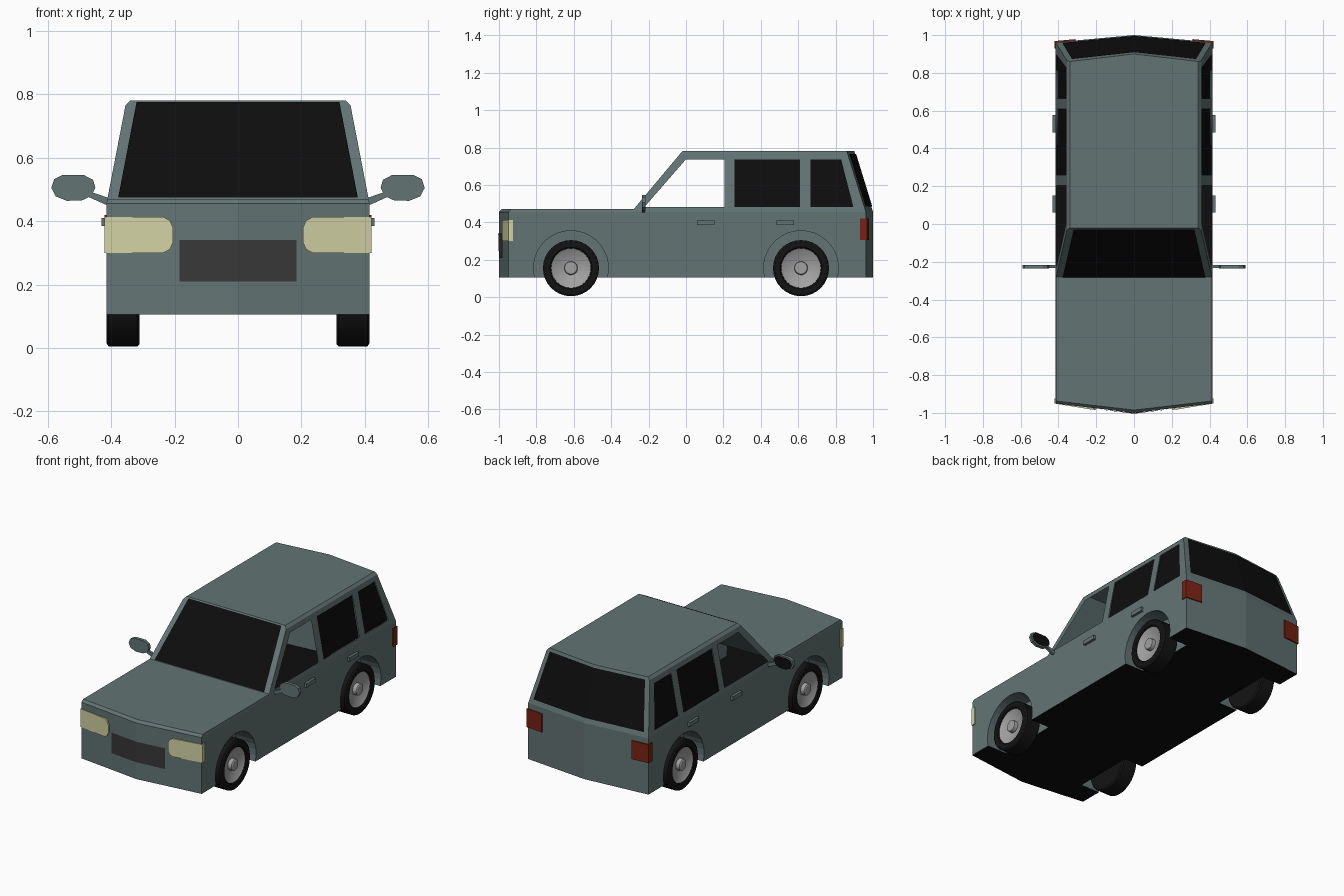
import bpy, bmesh, math

if "Cube" in bpy.data.objects:
    bpy.data.objects.remove(bpy.data.objects["Cube"])

def material(name, r, g, b):
    m = bpy.data.materials.new(name)
    m.diffuse_color = (r, g, b, 1)
    m.use_nodes = True
    m.node_tree.nodes["Principled BSDF"].inputs["Base Color"].default_value = m.diffuse_color
    return m

PAINT = material("grey green paint", .125, .175, .175)
BLACK = material("black glass", .004, .004, .004)
TYRE = material("tyre rubber", .007, .007, .007)
RIM = material("rim grey", .36, .36, .36)
GRILLE = material("grille dark grey", .042, .04, .04)
LAMP = material("headlight cream", .64, .64, .37)
RED = material("tail light red", .19, .016, .006)


def build(name, faces, mat, mirror=True):
    """One object from polygons given for the +x side, repeated on the -x side."""
    bm = bmesh.new()
    for s in ((1, -1) if mirror else (1,)):
        for f in faces:
            pts = [(s * x, y, z) for x, y, z in f]
            bm.faces.new([bm.verts.new(p) for p in (pts if s > 0 else pts[::-1])])
    bmesh.ops.remove_doubles(bm, verts=bm.verts, dist=.0002)
    bmesh.ops.recalc_face_normals(bm, faces=bm.faces)
    me = bpy.data.meshes.new(name)
    bm.to_mesh(me)
    bm.free()
    me.materials.append(mat)
    ob = bpy.data.objects.new(name, me)
    bpy.context.collection.objects.link(ob)
    return ob


def prism(a, b):
    n = len(a)
    return [a, b[::-1]] + [[a[i], a[(i + 1) % n], b[(i + 1) % n], b[i]] for i in range(n)]


def box(x0, x1, y0, y1, z0, z1):
    ring = lambda x: [(x, y0, z0), (x, y1, z0), (x, y1, z1), (x, y0, z1)]
    return prism(ring(x0), ring(x1))


# Body guide lines
W, LOW, BELT, TOP = .415, .105, .455, .78
def side_x(z): return W if z < BELT else W - (z - BELT) * .06 / .31
def front_y(x): return -1 + .05 * x / W
def rear_y(x): return 1 - .038 * x / W
def pillar_y(z): return -.28 + (z - .47) * .26 / .31
def hatch_y(z): return .962 - (z - BELT) * .102 / .325
def side(pts, inset=0): return [(side_x(z) - inset, y, z) for y, z in pts]

AX, AZ, AR = .615, .155, .2
a0 = math.asin((AZ - LOW) / AR)
def arch(cy):
    n = 20
    return [(cy - AR * math.cos(a), AZ + AR * math.sin(a))
            for a in (-a0 + (math.pi + 2 * a0) * i / n for i in range(n + 1))]

arches = [arch(-AX), arch(AX)]
F, R = front_y(W), rear_y(W)

# Lower side with wheel arches, hood edge, nose and tail
shell = [
    side([(F, LOW)] + arches[0] + arches[1] + [(R, LOW), (R, BELT), (F, BELT)]),
    [(W, F, BELT), (W, pillar_y(BELT), BELT), (.412, -.28, .47), (.412, -.937, .47)],
    [(0, -1, LOW), (W, F, LOW), (W, F, BELT), (0, -1, BELT)],
    [(0, -1, BELT), (W, F, BELT), (.412, -.937, .47), (0, -.985, .47)],
    [(0, -.985, .47), (.412, -.937, .47), (.412, -.28, .47), (0, -.28, .47)],
    [(0, 1, LOW), (W, R, LOW), (W, R, BELT), (0, 1, BELT)],
]
# Wheel wells
WELL = .285
for a in arches:
    shell.append([(WELL, y, z) for y, z in a])
    shell += [[(W, *a[i]), (W, *a[i + 1]), (WELL, *a[i + 1]), (WELL, *a[i])] for i in range(len(a) - 1)]
# Cabin side frame around the windows
Z0, Z1, ZR = .482, .735, .765
shell += [
    side([(pillar_y(BELT), BELT), (R, BELT), (hatch_y(Z0), Z0), (pillar_y(Z0), Z0)]),
    side([(pillar_y(Z1), Z1), (hatch_y(Z1), Z1), (hatch_y(ZR), ZR), (pillar_y(ZR), ZR)]),
    side([(pillar_y(Z0), Z0), (-.222, Z0), (-.002, Z1), (pillar_y(Z1), Z1)]),
    side([(.205, Z0), (.26, Z0), (.26, Z1), (.205, Z1)]),
    side([(.61, Z0), (.665, Z0), (.665, Z1), (.61, Z1)]),
    side([(.895, Z0), (hatch_y(Z0), Z0), (hatch_y(Z1), Z1), (.83, Z1)]),
]
# Roof, roof edge, windscreen panel and tailgate
RX = .34
shell += [
    [(0, -.02, TOP), (RX, -.02, TOP), (RX, .86, TOP), (0, .9, TOP)],
    [(.355, pillar_y(ZR), ZR), (.355, hatch_y(ZR), ZR), (RX, .86, TOP), (RX, -.02, TOP)],
    [(0, -.28, .47), (.412, -.28, .47), (.355, pillar_y(ZR), ZR), (RX, -.02, TOP), (0, -.02, TOP)],
    [(0, 1, BELT), (W, R, BELT), (.355, hatch_y(ZR), ZR), (RX, .86, TOP), (0, .9, TOP)],
]
build("body_shell", shell, PAINT)

# Floor with wheel notches
n0 = AR * math.cos(a0)
floor = [(0, -1), (W, F)]
for cy in (-AX, AX):
    floor += [(W, cy - n0), (WELL, cy - n0), (WELL, cy + n0), (W, cy + n0)]
build("floor", [[(x, y, LOW) for x, y in floor + [(W, R), (0, 1)]]], BLACK)

# Glass; the front side windows are open
build("side_windows", [
    side([(.26, Z0), (.61, Z0), (.61, Z1), (.26, Z1)], .004),
    side([(.665, Z0), (.895, Z0), (.83, Z1), (.665, Z1)], .004)], BLACK)
def screen(z): return pillar_y(z) - .005
build("windscreen", [[(0, screen(.473), .474), (.378, screen(.473), .474),
                      (.32, screen(.774), .776), (0, screen(.774), .776)]], BLACK)
def tail(f, z):
    t = (z - BELT) / (TOP - BELT)
    return (f * (W + (.35 - W) * t), 1 - .1 * t - f * .039 + .005, z)
build("rear_window", [[tail(0, .485), tail(.93, .485), tail(.93, .765), tail(0, .765)]], BLACK)

# Grille
build("grille", [[(0, -1.0, .21), (.185, front_y(.185) - .004, .21),
                  (.185, front_y(.185) - .004, .34), (0, -1.004, .34)]], GRILLE)

# Lamps wrapping the corners
head = [(.235, .3), (.421, .3), (.421, .413), (.235, .413), (.215, .402), (.205, .38), (.205, .333), (.215, .311)]
build("headlights", prism([(x, front_y(x) - .009 + (.008 if x > .42 else 0), z) for x, z in head],
                          [(x, -.925, z) for x, z in head]), LAMP)
red = [(.31, .305), (.421, .305), (.421, .42), (.31, .42)]
build("tail_lights", prism([(x, rear_y(x) + .007, z) for x, z in red],
                           [(x, .93, z) for x, z in red]), RED)

# Door handles
handles = []
for y in (.06, .485):
    handles += box(.41, .431, y, y + .092, .385, .41)
build("door_handles", handles, PAINT)

# Wing mirrors
oval = [(.45, .505), (.457, .53), (.485, .545), (.555, .545), (.58, .532), (.589, .505),
        (.575, .478), (.54, .464), (.49, .466), (.462, .48)]
build("mirror_housings", prism([(x, -.236, z) for x, z in oval], [(x, -.216, z) for x, z in oval]), PAINT)
build("mirror_glass", [[(.52 + (x - .52) * .9, -.213, .505 + (z - .505) * .88) for x, z in oval]], BLACK)
arm = lambda y: [(.405, y, .452), (.418, y, .452), (.475, y, .478), (.462, y, .492), (.405, y, .472)]
build("mirror_arms", prism(arm(-.234), arm(-.218)), PAINT)


def lathe(name, profile, cy, s, mat, n=32):
    """Spin an (x, radius) profile about the axle."""
    ring = lambda p, i: (s * p[0], cy + p[1] * math.cos(math.tau * i / n), AZ + p[1] * math.sin(math.tau * i / n))
    faces = []
    for p, q in zip(profile, profile[1:]):
        for i in range(n):
            f = [ring(p, i), ring(p, i + 1), ring(q, i + 1), ring(q, i)]
            faces.append(f if q[1] else f[:3])
    ob = build(name, faces, mat, False)
    bpy.context.view_layer.objects.active = ob
    ob.select_set(True)
    bpy.ops.object.shade_smooth_by_angle(angle=math.radians(30))
    ob.select_set(False)


# Wheels
for end, cy in (("front", -AX), ("rear", AX)):
    for lr, s in (("right", 1), ("left", -1)):
        lathe(f"{end}_{lr}_tyre", [(.39, .104), (.41, .107), (.415, .113), (.415, .14), (.408, .15),
                                   (.318, .15), (.31, .142), (.31, 0)], cy, s, TYRE)
        lathe(f"{end}_{lr}_rim", [(.405, .106), (.4, .1), (.385, .036), (.408, .034), (.412, .028), (.412, 0)],
              cy, s, RIM)
